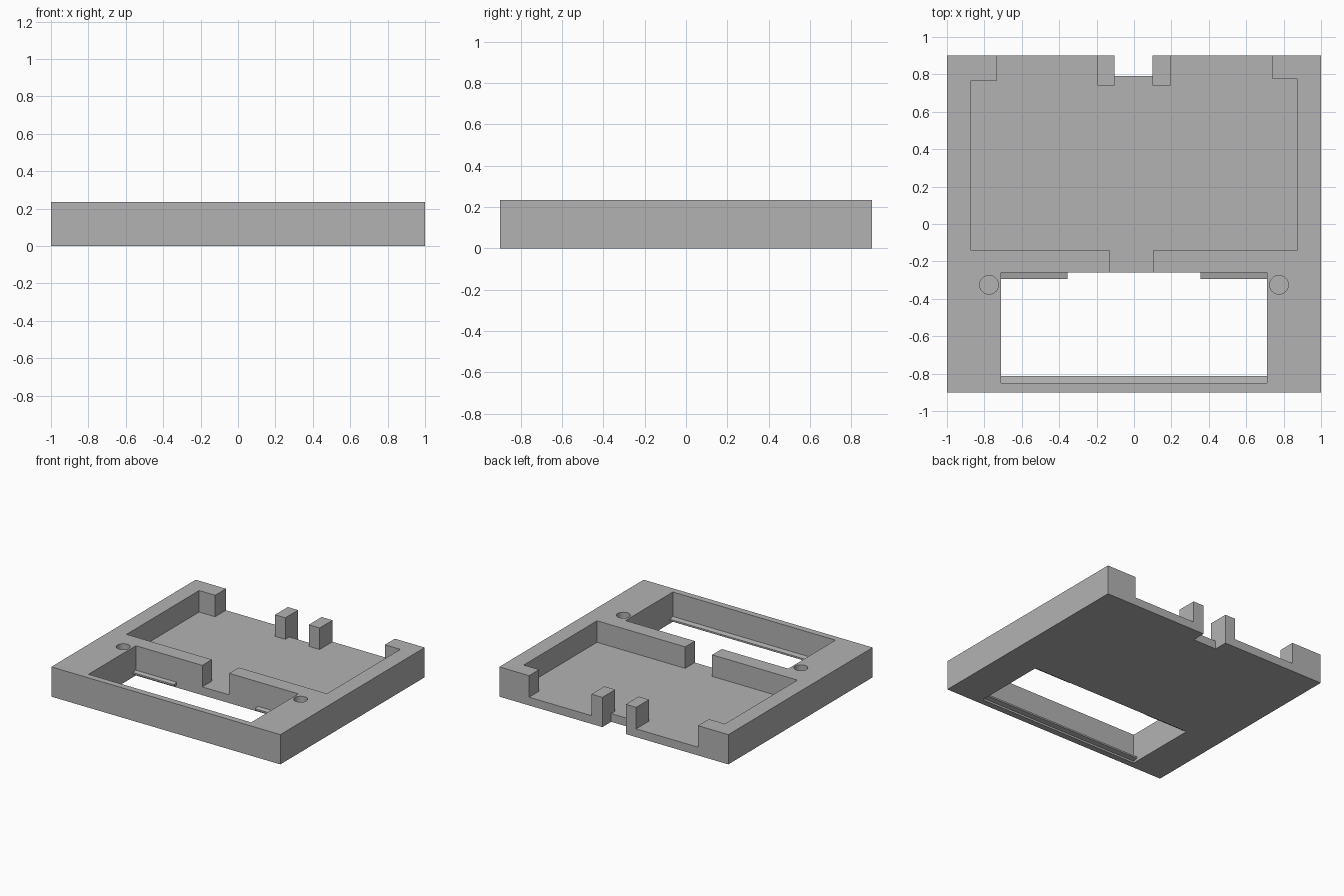
import bpy, bmesh, math

if "Cube" in bpy.data.objects:
    bpy.data.objects.remove(bpy.data.objects["Cube"])

H, FLOOR = 0.235, 0.065

grey = bpy.data.materials.new("plain grey")
grey.diffuse_color = (0.45, 0.45, 0.45, 1)
grey.use_nodes = True
grey.node_tree.nodes["Principled BSDF"].inputs["Base Color"].default_value = grey.diffuse_color


def prism(name, points, z0, z1):
    """Extrude a plan outline from z0 to z1."""
    bm = bmesh.new()
    face = bm.faces.new([bm.verts.new((x, y, z0)) for x, y in points])
    top = bmesh.ops.extrude_face_region(bm, geom=[face])["geom"]
    bmesh.ops.translate(bm, vec=(0, 0, z1 - z0),
                        verts=[v for v in top if isinstance(v, bmesh.types.BMVert)])
    bmesh.ops.recalc_face_normals(bm, faces=bm.faces)
    mesh = bpy.data.meshes.new(name)
    bm.to_mesh(mesh)
    bm.free()
    mesh.materials.append(grey)
    obj = bpy.data.objects.new(name, mesh)
    bpy.context.collection.objects.link(obj)
    return obj


def rect(x0, x1, y0, y1):
    return [(x0, y0), (x1, y0), (x1, y1), (x0, y1)]


def circle(cx, cy, r, n=32):
    return [(cx + r * math.cos(2 * math.pi * i / n),
             cy + r * math.sin(2 * math.pi * i / n)) for i in range(n)]


# Tray block
tray = prism("tray", rect(-1, 1, -0.9, 0.9), 0, H)

# Pocket outline: channel to the window, corner blocks and two rear posts left standing
pocket = [(-0.13, -0.3), (0.105, -0.3), (0.105, -0.14), (0.875, -0.14),
          (0.875, 0.775), (0.74, 0.775), (0.74, 1), (0.195, 1),
          (0.195, 0.74), (0.10, 0.74), (0.10, 1), (-0.105, 1),
          (-0.105, 0.74), (-0.195, 0.74), (-0.195, 1), (-0.735, 1),
          (-0.735, 0.765), (-0.875, 0.765), (-0.875, -0.14), (-0.13, -0.14)]

cutters = [
    prism("window_cutter", rect(-0.71, 0.71, -0.85, -0.26), -0.1, 0.4),
    prism("pocket_cutter", pocket, FLOOR, 0.4),
    prism("notch_cutter", rect(-0.105, 0.10, 0.79, 1), -0.1, 0.3),
    prism("left_hole_cutter", circle(-0.775, -0.325, 0.05), 0.115, 0.4),
    prism("right_hole_cutter", circle(0.775, -0.325, 0.05), 0.115, 0.4),
]
for cutter in cutters:
    mod = tray.modifiers.new(cutter.name, "BOOLEAN")
    mod.operation, mod.solver, mod.object = "DIFFERENCE", "EXACT", cutter
    cutter.hide_render = True
    cutter.hide_set(True)

# Snap ribs inside the window
for name, x0, x1, wall, tip in (("front_rib", -0.71, 0.71, -0.85, -0.812),
                                ("rear_left_rib", -0.71, -0.355, -0.26, -0.293),
                                ("rear_right_rib", 0.355, 0.71, -0.26, -0.293)):
    rib = prism(name, rect(x0, x1, min(wall, tip), max(wall, tip)), 0.015, 0.042)
    # taper the inner edge of the rib
    for v in rib.data.vertices:
        if abs(v.co.y - tip) < 1e-4:
            v.co.z = 0.022 if v.co.z < 0.03 else 0.035
